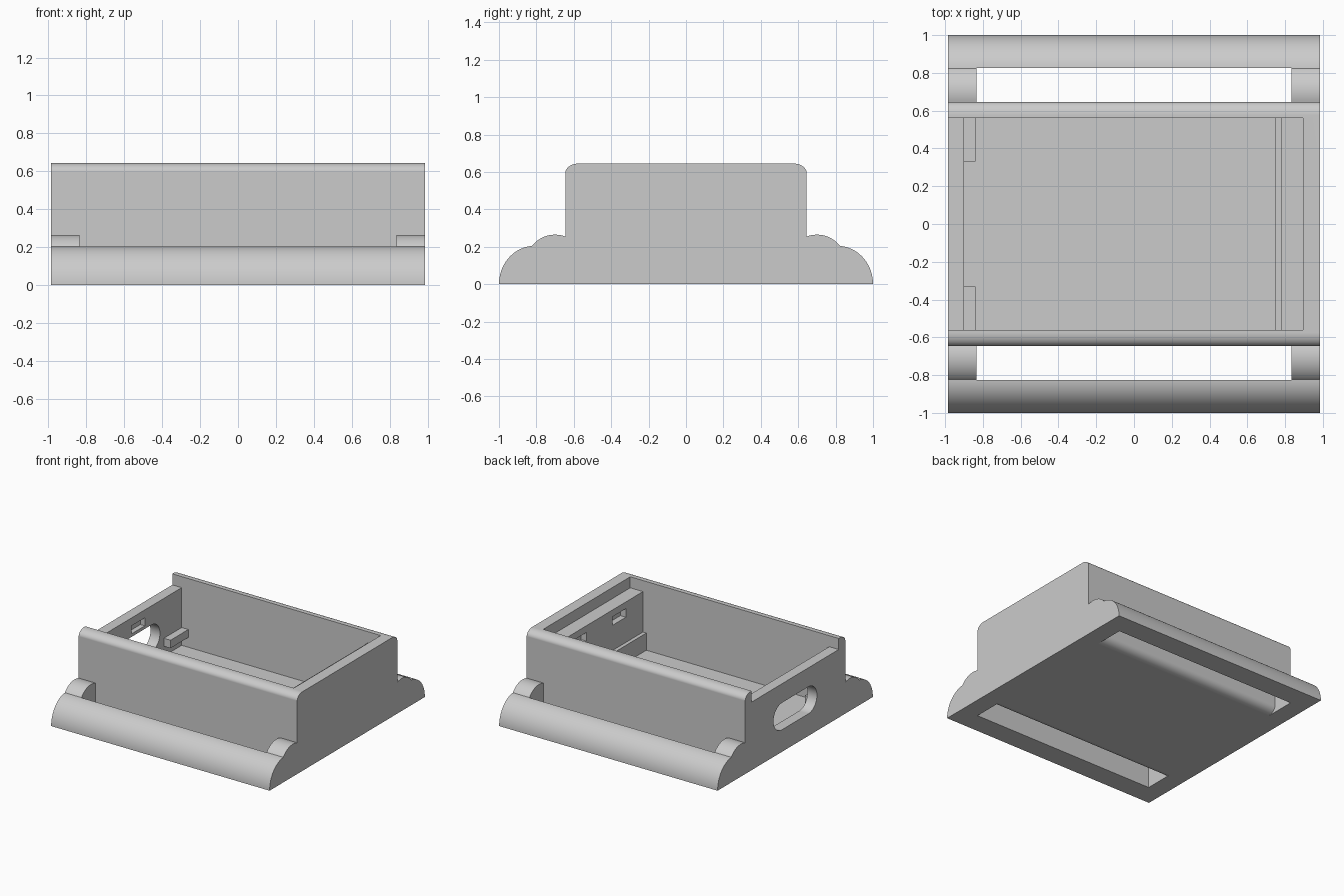
import bpy
from math import sin, cos, pi

cube = bpy.data.objects.get("Cube")
if cube:
    bpy.data.objects.remove(cube, do_unlink=True)

grey = bpy.data.materials.new("light_grey")
grey.use_nodes = True
COLOUR = (0.6, 0.6, 0.6, 1)
grey.diffuse_color = COLOUR
grey.node_tree.nodes["Principled BSDF"].inputs["Base Color"].default_value = COLOUR

HALF_X, TOP = 0.985, 0.645
WALL_Y, INNER_Y = 0.645, 0.56
FLOOR, SHELF, LID = 0.085, 0.225, 0.555
SLOT_X, SLOT_Y = 0.835, 0.825


def arc(cy, cz, ry, rz, start, end, n=20):
    """Points on an elliptical arc, angles in degrees."""
    angles = [(start + (end - start) * i / n) * pi / 180 for i in range(n + 1)]
    return [(cy + ry * cos(a), cz + rz * sin(a)) for a in angles]


def prism(name, profile, x0, x1):
    """Extrude a y-z profile along x."""
    n = len(profile)
    verts = [(x, y, z) for x in (x0, x1) for y, z in profile]
    faces = [tuple(range(n))[::-1], tuple(range(n, 2 * n))]
    faces += [(i, (i + 1) % n, n + (i + 1) % n, n + i) for i in range(n)]
    mesh = bpy.data.meshes.new(name)
    mesh.from_pydata(verts, [], faces)
    area = sum(profile[i][0] * profile[(i + 1) % n][1]
               - profile[(i + 1) % n][0] * profile[i][1] for i in range(n))
    if area < 0:
        mesh.flip_normals()
    mesh.materials.append(grey)
    obj = bpy.data.objects.new(name, mesh)
    bpy.context.collection.objects.link(obj)
    return obj


def box(name, x0, x1, y0, y1, z0, z1):
    return prism(name, [(y0, z0), (y1, z0), (y1, z1), (y0, z1)], x0, x1)


def activate(obj):
    bpy.ops.object.select_all(action='DESELECT')
    obj.select_set(True)
    bpy.context.view_layer.objects.active = obj


def cut(target, cutter):
    cutter.hide_render = True
    activate(target)
    mod = target.modifiers.new("cut", 'BOOLEAN')
    mod.operation, mod.solver, mod.object = 'DIFFERENCE', 'EXACT', cutter
    bpy.ops.object.modifier_apply(modifier=mod.name)
    bpy.data.objects.remove(cutter, do_unlink=True)


# Outer silhouette: rounded foot, raised bridge, tall wall with rounded rim
side = arc(0.81, 0, 0.19, 0.205, 0, 86)
side += arc(0.70, 0.107, 0.158, 0.158, 40, 110)
side[-1] = (WALL_Y, side[-1][1])
side += arc(0.575, 0.595, 0.07, 0.05, 0, 90, 14)
profile = side + [(-y, z) for y, z in reversed(side)]
case = prism("case_body", profile, -HALF_X, HALF_X)

# Strap slots, with the lower edge of the case rounded
slot = [(WALL_Y, 0.32)] + arc(0.575, 0.06, 0.07, 0.06, 0, -90, 14)
slot += [(0.575, -0.1), (SLOT_Y, -0.1), (SLOT_Y, 0.32)]
for s in (-1, 1):
    cut(case, prism("slot_cutter", [(s * y, z) for y, z in slot], -SLOT_X, SLOT_X))

# Cavity: floor area, wider part above the shelf, sliding lid recess
cut(case, box("floor_cutter", -0.9, 0.75, -INNER_Y, INNER_Y, FLOOR, 0.8))
cut(case, box("upper_cutter", 0.6, 0.78, -INNER_Y, INNER_Y, SHELF, 0.8))
cut(case, box("lid_cutter", -1.1, 0.895, -INNER_Y, INNER_Y, LID, 0.9))

# Oval cable opening through the end wall
opening = arc(0.17, 0.29, 0.11, 0.11, -90, 90) + arc(-0.17, 0.29, 0.11, 0.11, 90, 270)
cut(case, prism("opening_cutter", opening, -1.1, -0.87))

# Latch pockets in the end walls
cut(case, box("pocket_cutter", -0.94, -0.87, -0.085, 0.085, 0.425, 0.49))
for s in (-1, 1):
    y0, y1 = sorted((s * 0.17, s * 0.34))
    cut(case, box("pocket_cutter", 0.7, 0.83, y0, y1, 0.43, 0.5))

# Smooth curves, crisp edges
activate(case)
bpy.ops.object.shade_smooth_by_angle(angle=0.35)
weighted = case.modifiers.new("weighted_normals", 'WEIGHTED_NORMAL')
weighted.keep_sharp = True

# Board support bars beside the opening
for s, label in ((-1, "front"), (1, "back")):
    y0, y1 = sorted((s * 0.33, s * 0.565))
    box(label + "_support_bar", -0.905, -0.84, y0, y1, 0.165, 0.23)
